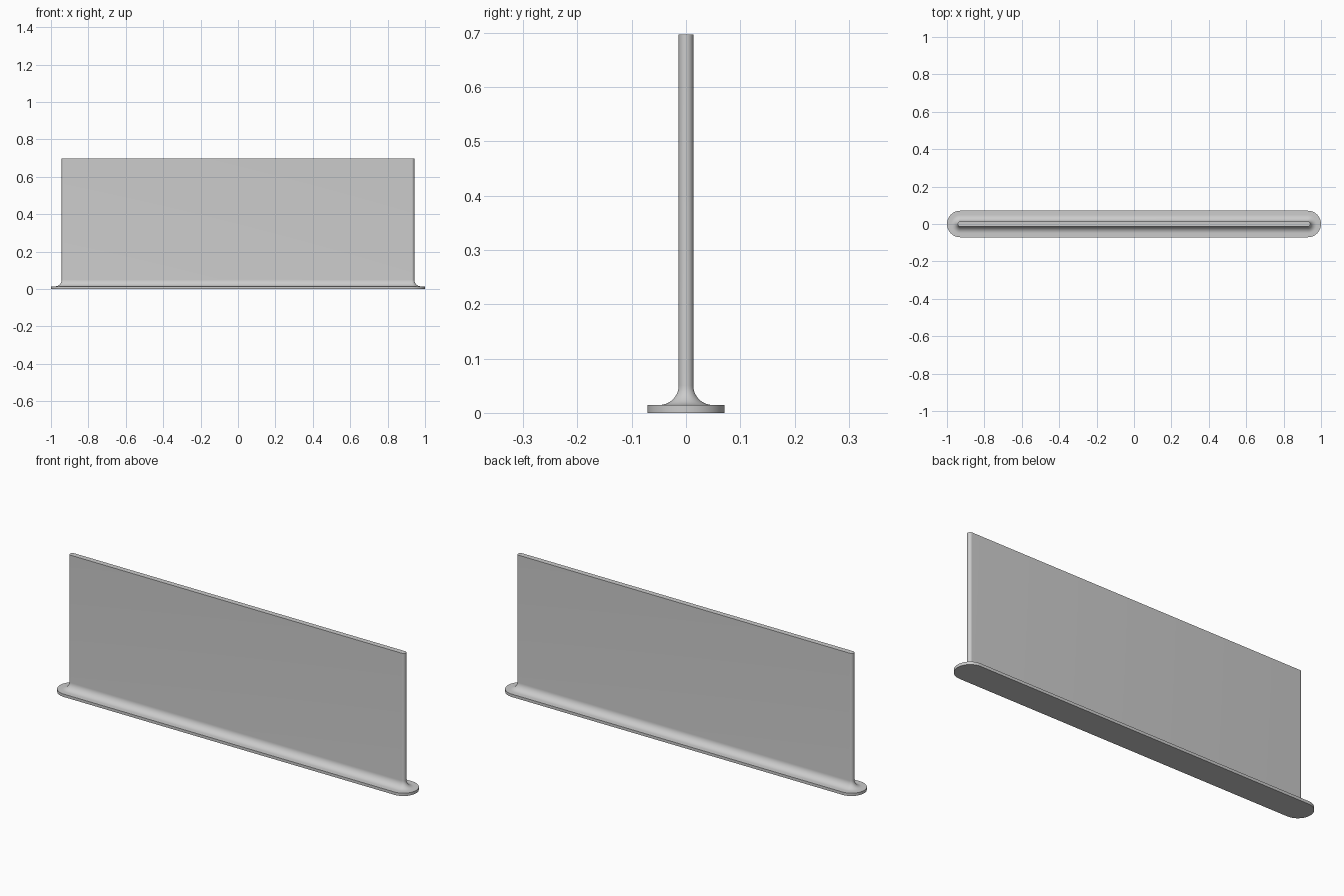
import bpy
import bmesh
from math import sin, cos, pi

cube = bpy.data.objects.get("Cube")
if cube:
    bpy.data.objects.remove(cube, do_unlink=True)

HALF_SPAN = 0.929      # centre of each rounded end
FOOT_R, FOOT_H = 0.071, 0.0145
WALL_R, WALL_H = 0.0135, 0.697
FILLET = 0.036
END_STEPS = 24
FILLET_STEPS = 12

grey = bpy.data.materials.new("light grey")
grey.use_nodes = True
colour = (0.6, 0.6, 0.6, 1)
grey.diffuse_color = colour
grey.node_tree.nodes["Principled BSDF"].inputs["Base Color"].default_value = colour


def slot_ring(bm, radius, z):
    """Ring of vertices around a long slot with semicircular ends."""
    ring = []
    for side in (1, -1):
        for i in range(END_STEPS + 1):
            a = -pi / 2 + pi * i / END_STEPS
            ring.append(bm.verts.new((side * (HALF_SPAN + radius * cos(a)),
                                      side * radius * sin(a), z)))
    return ring


# Profile: flat foot, concave fillet, upright wall
profile = [(FOOT_R, 0), (FOOT_R, FOOT_H)]
for i in range(FILLET_STEPS + 1):
    a = pi / 2 * i / FILLET_STEPS
    profile.append((WALL_R + FILLET * (1 - sin(a)),
                    FOOT_H + FILLET * (1 - cos(a))))
profile.append((WALL_R, WALL_H))

# Panel: rings lofted from the foot to the top edge
bm = bmesh.new()
rings = [slot_ring(bm, r, z) for r, z in profile]
for low, high in zip(rings, rings[1:]):
    for i in range(len(low)):
        j = (i + 1) % len(low)
        bm.faces.new((low[i], low[j], high[j], high[i]))
bm.faces.new(reversed(rings[0]))
bm.faces.new(rings[-1])

mesh = bpy.data.meshes.new("panel_with_foot")
bm.to_mesh(mesh)
bm.free()
mesh.materials.append(grey)
panel = bpy.data.objects.new("panel_with_foot", mesh)
bpy.context.collection.objects.link(panel)

bpy.ops.object.select_all(action="DESELECT")
panel.select_set(True)
bpy.context.view_layer.objects.active = panel
bpy.ops.object.shade_smooth_by_angle(angle=pi / 6)
